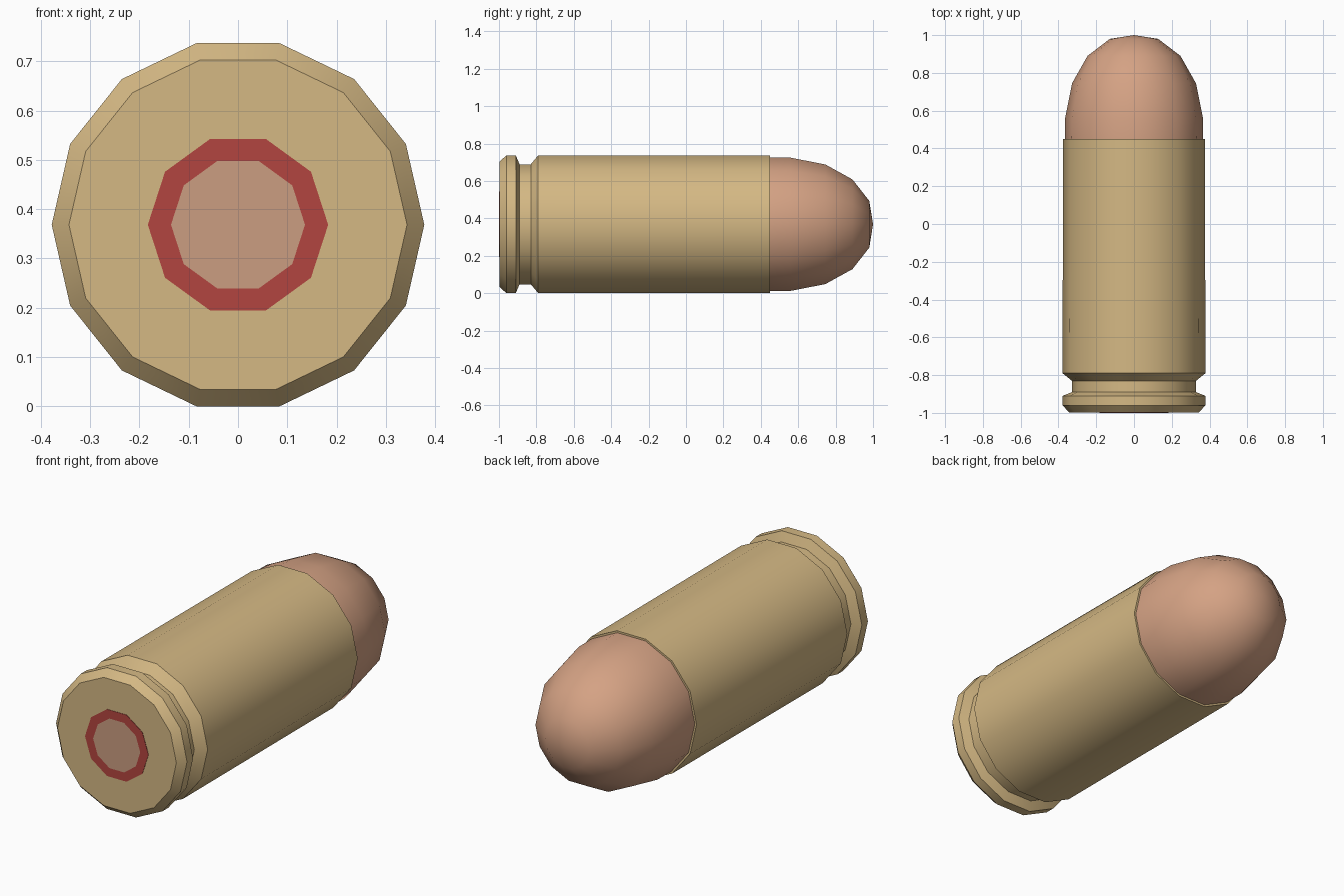
import bpy, bmesh, math

if "Cube" in bpy.data.objects:
    bpy.data.objects.remove(bpy.data.objects["Cube"])

CZ = 0.3685  # height of the long axis


def material(name, rgb):
    m = bpy.data.materials.new(name)
    m.diffuse_color = (*rgb, 1)
    m.use_nodes = True
    m.node_tree.nodes["Principled BSDF"].inputs["Base Color"].default_value = m.diffuse_color
    return m


def lathe(name, profile, sides, mat, closed=False):
    """Spin (y, radius) points around the long axis; radius 0 makes a tip."""
    bm = bmesh.new()
    rings = []
    for y, r in profile:
        if r == 0:
            rings.append([bm.verts.new((0, y, CZ))] * sides)
            continue
        angles = [2 * math.pi * i / sides for i in range(sides)]
        rings.append([bm.verts.new((r * math.cos(a), y, CZ + r * math.sin(a))) for a in angles])
    pairs = list(zip(rings, rings[1:]))
    if closed:
        pairs.append((rings[-1], rings[0]))
    for a, b in pairs:
        for i in range(sides):
            j = (i + 1) % sides
            bm.faces.new(dict.fromkeys((a[i], a[j], b[j], b[i])))
    if not closed:
        for ring in (rings[0], rings[-1]):
            if ring[0] is not ring[1]:
                bm.faces.new(ring)
    bmesh.ops.recalc_face_normals(bm, faces=bm.faces)
    me = bpy.data.meshes.new(name)
    bm.to_mesh(me)
    bm.free()
    me.materials.append(mat)
    ob = bpy.data.objects.new(name, me)
    bpy.context.collection.objects.link(ob)
    bpy.ops.object.select_all(action='DESELECT')
    ob.select_set(True)
    bpy.context.view_layer.objects.active = ob
    bpy.ops.object.shade_smooth_by_angle(angle=math.radians(30))
    return ob


brass = material("brass", (0.66, 0.48, 0.23))
copper = material("copper", (0.66, 0.36, 0.23))
red = material("red_seal", (0.45, 0.06, 0.05))
primer_metal = material("primer_metal", (0.60, 0.34, 0.22))

# Casing with bevelled rim and extractor groove
lathe("casing", [(-0.998, 0.343), (-0.96, 0.378), (-0.91, 0.378), (-0.89, 0.329),
                 (-0.83, 0.329), (-0.79, 0.378), (0.45, 0.376)], 14, brass)

# Rounded bullet seated in the casing mouth
lathe("bullet", [(0.44, 0.366), (0.56, 0.365), (0.745, 0.328), (0.89, 0.246),
                 (0.98, 0.128), (1.0, 0)], 14, copper)

# Red sealing ring and primer on the base
lathe("primer_ring", [(-1.0, 0.136), (-1.0, 0.183), (-0.99, 0.183), (-0.99, 0.136)],
      10, red, closed=True)
lathe("primer", [(-1.0, 0.136), (-0.99, 0.136)], 10, primer_metal)
